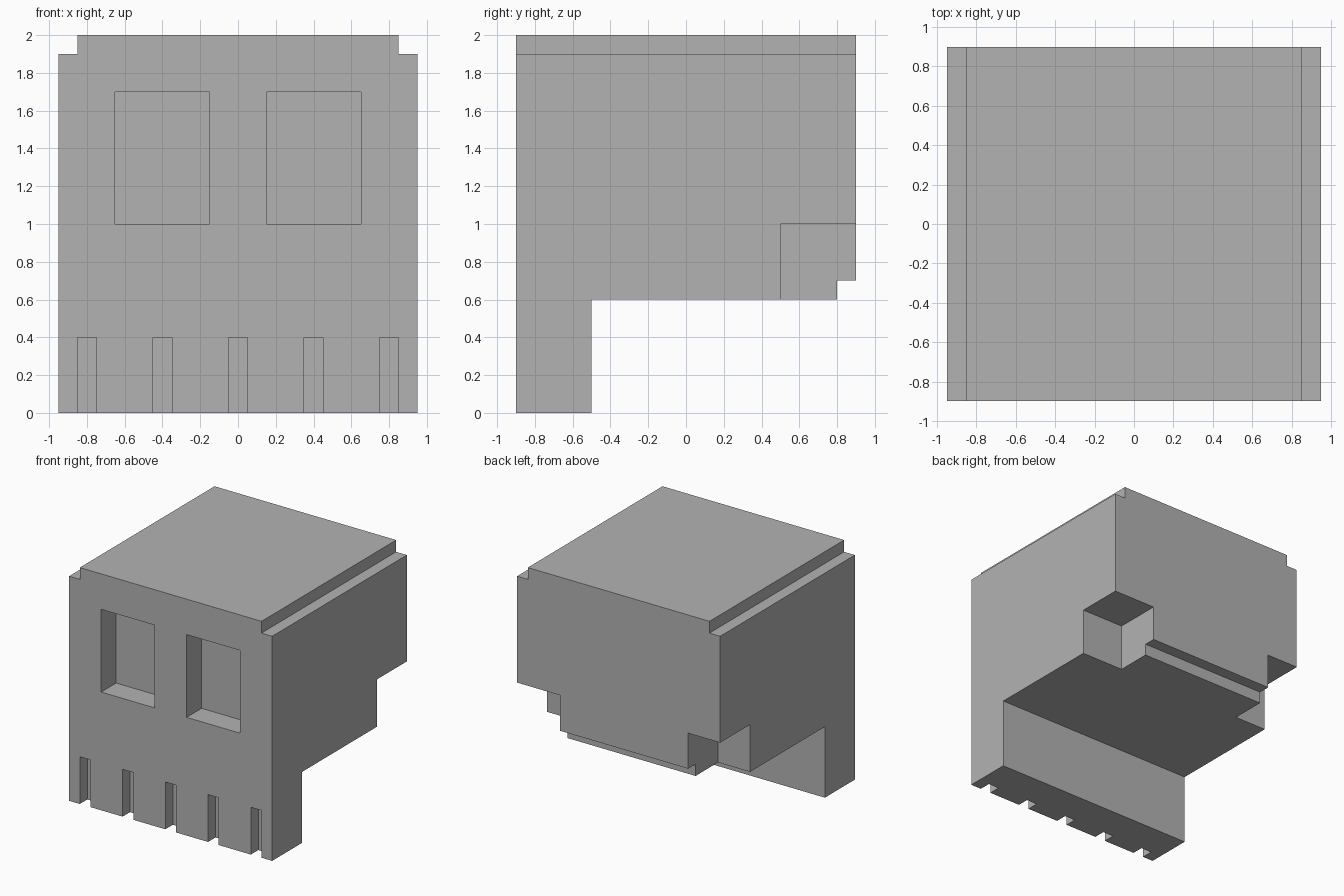
import bpy
import bmesh

cube = bpy.data.objects.get("Cube")
if cube:
    bpy.data.objects.remove(cube, do_unlink=True)

# Single bone-grey material
bone = bpy.data.materials.new("bone grey")
bone.use_nodes = True
GREY = (0.45, 0.45, 0.45, 1)
bone.diffuse_color = GREY
bone.node_tree.nodes["Principled BSDF"].inputs["Base Color"].default_value = GREY


def prism(name, profile, x0, x1):
    """Extrude a closed (y, z) profile from x0 to x1."""
    bm = bmesh.new()
    face = bm.faces.new([bm.verts.new((x0, y, z)) for y, z in profile])
    moved = bmesh.ops.extrude_face_region(bm, geom=[face])["geom"]
    verts = [v for v in moved if isinstance(v, bmesh.types.BMVert)]
    bmesh.ops.translate(bm, verts=verts, vec=(x1 - x0, 0, 0))
    bmesh.ops.recalc_face_normals(bm, faces=bm.faces)
    mesh = bpy.data.meshes.new(name)
    bm.to_mesh(mesh)
    bm.free()
    mesh.materials.append(bone)
    obj = bpy.data.objects.new(name, mesh)
    bpy.context.scene.collection.objects.link(obj)
    return obj


def cut(target, x, y, z):
    """Carve a box, given as (low, high) ranges, out of the target."""
    box = [(y[0], z[0]), (y[1], z[0]), (y[1], z[1]), (y[0], z[1])]
    cutter = prism("cutter", box, *x)
    cutter.hide_render = True
    mod = target.modifiers.new("cut", "BOOLEAN")
    mod.operation = "DIFFERENCE"
    mod.solver = "EXACT"
    mod.object = cutter
    bpy.context.view_layer.objects.active = target
    bpy.ops.object.modifier_apply(modifier=mod.name)
    mesh = cutter.data
    bpy.data.objects.remove(cutter, do_unlink=True)
    bpy.data.meshes.remove(mesh)


# Skull: side profile with the jaw at the front and a stepped lower back edge
side = [(-0.9, 0), (-0.5, 0), (-0.5, 0.6), (0.8, 0.6),
        (0.8, 0.7), (0.9, 0.7), (0.9, 2), (-0.9, 2)]
skull = prism("skull", side, -0.95, 0.95)

for s in (-1, 1):
    # Step along each upper side edge
    cut(skull, sorted((s * 0.85, s * 1.1)), (-1, 1), (1.9, 2.1))
    # Eye socket
    cut(skull, sorted((s * 0.15, s * 0.65)), (-1, -0.7), (1.0, 1.7))

# Lower back corner notches, the left one wider
for x in ((-1.1, -0.65), (0.55, 1.1)):
    cut(skull, x, (0.5, 1), (0.5, 1.0))

# Gaps between the teeth
for i in range(-2, 3):
    cut(skull, (i * 0.4 - 0.05, i * 0.4 + 0.05), (-1, -0.8), (-0.1, 0.4))
